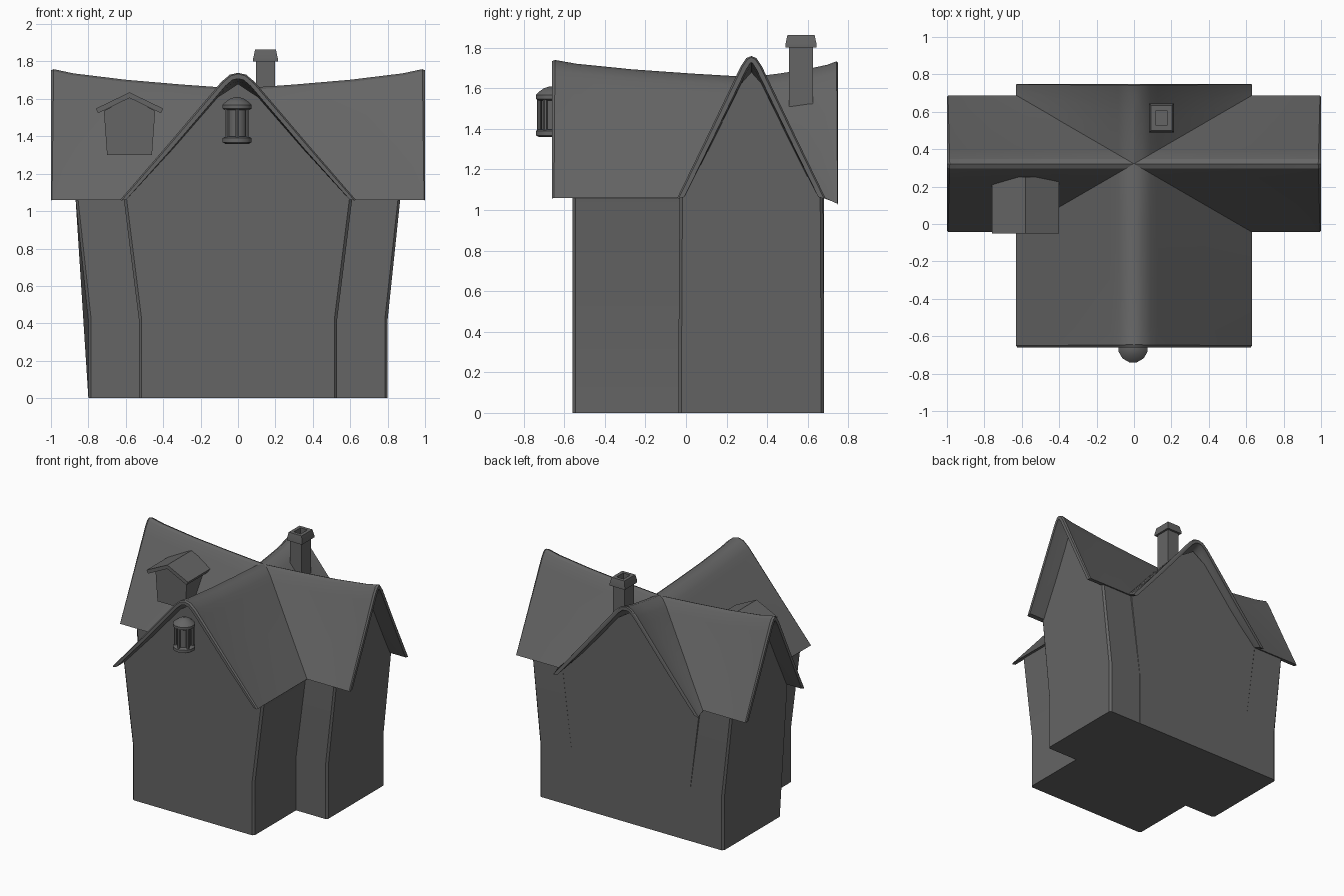
import bpy, bmesh, math
from mathutils import Vector

if "Cube" in bpy.data.objects:
    bpy.data.objects.remove(bpy.data.objects["Cube"])

grey = bpy.data.materials.new("dark_grey")
grey.diffuse_color = (0.13, 0.13, 0.13, 1)
grey.use_nodes = True
grey.node_tree.nodes["Principled BSDF"].inputs["Base Color"].default_value = grey.diffuse_color

CY = 0.322              # centre line of the side wings in y
EAVE = 1.06


def finish(name, bm, angle=30):
    bmesh.ops.recalc_face_normals(bm, faces=bm.faces)
    me = bpy.data.meshes.new(name)
    bm.to_mesh(me)
    bm.free()
    ob = bpy.data.objects.new(name, me)
    bpy.context.collection.objects.link(ob)
    me.materials.append(grey)
    bpy.ops.object.select_all(action='DESELECT')
    ob.select_set(True)
    bpy.context.view_layer.objects.active = ob
    bpy.ops.object.shade_smooth_by_angle(angle=math.radians(angle))
    return ob


def loft(bm, rings, caps=True):
    """Skin a list of closed rings, capping both ends."""
    vs = [[bm.verts.new(p) for p in r] for r in rings]
    n = len(vs[0])
    for a, b in zip(vs, vs[1:]):
        for i in range(n):
            bm.faces.new((a[i], a[(i + 1) % n], b[(i + 1) % n], b[i]))
    if caps:
        bm.faces.new(vs[0])
        bm.faces.new(vs[-1])


def mirrored(half):
    """Half outline from outside to centre -> full outline."""
    return half + [(-u, z) for u, z in reversed(half[:-1])]


# ---- walls: gabled bodies with flared upper storeys ----
def chamfer_corners(bm):
    bmesh.ops.recalc_face_normals(bm, faces=bm.faces)
    edges = []
    for e in bm.edges:
        d = e.verts[0].co - e.verts[1].co
        if abs(d.z) > 0.3 and abs(d.z) > 0.95 * d.length and e.calc_face_angle(0) > 1:
            edges.append(e)
    bmesh.ops.bevel(bm, geom=edges, offset=0.015, segments=1, affect='EDGES')


def flare(z, low, high):
    return low + (high - low) * min(1, max(0, (z - 0.42) / (EAVE - 0.42)))


def body_outline(low, high, k):
    return mirrored([(low, 0), (low, 0.42), (high, EAVE),
                     (high * 0.2, EAVE + 0.54 * k), (0, EAVE + 0.62 * k)])


bm = bmesh.new()
loft(bm, [[(s * flare(z, 0.8, 0.87), CY + u, z) for u, z in
           body_outline(0.358, 0.358 - 0.004, 1 if s else 0.84)] for s in (-1, 0, 1)])
chamfer_corners(bm)
finish("side_wing_walls", bm, 10)

bm = bmesh.new()
loft(bm, [[(u, y, z) for u, z in body_outline(0.53, 0.61, k)]
          for y, k in ((-0.56, 1), (CY, 0.84), (0.681, 0.97))])
chamfer_corners(bm)
finish("front_wing_walls", bm, 10)


# ---- roof: four mitred wings with sagging ridges ----
SHAPE = [(1, 0), (0.6, 0.43), (0.2, 0.865), (0.14, 0.93), (0.07, 0.985), (0, 1)]


def roof_wing(name, half, other, length, rise, to_world, drop=0):
    thick = 0.03
    bm = bmesh.new()
    rings = []
    n = len(SHAPE)
    # fraction along the wing, share of the ridge rise, end chamfer
    for f, r, inset in ((0, 0, 0), (0.3, 0.2, 0), (0.6, 0.44, 0), (0.88, 0.76, 0),
                        (0.985, 0.97, 0), (1, 0.95, 0.008)):
        h = 0.595 + rise * r
        base = EAVE - drop * f
        outer = [(half * u, base + z * (h + EAVE - base)) for u, z in SHAPE]
        inner = []
        for i, (u, z) in enumerate(outer):
            a, b = outer[max(i - 1, 0)], outer[min(i + 1, n - 1)]
            t = Vector((b[0] - a[0], b[1] - a[1])).normalized()
            if i == n - 1:
                t = Vector((-1, 0))
            inner.append((max(0, u - t.y * thick), z + t.x * thick))
        inner[0] = (outer[0][0] - 0.035, base + 0.004)
        if inset:
            outer = [(u - inset * 0.8 if u else 0, z - inset * 0.5) for u, z in outer]
        ring = mirrored(outer) + list(reversed(mirrored(inner)))
        pts = []
        for u, z in ring:
            start = abs(u) / half * other - 0.004
            pts.append(to_world(u, start + (length - start) * f, z))
        rings.append(pts)
    loft(bm, rings)
    finish(name, bm, 28)


HX, HY = 0.63, 0.365
for s, nm in ((-1, "left_roof"), (1, "right_roof")):
    roof_wing(nm, HY, HX, 1.0, 0.107, lambda u, d, z, s=s: (s * d, CY + u, z))
roof_wing("front_roof", HX, HY, 0.66 + CY, 0.087, lambda u, d, z: (u, CY - d, z))
roof_wing("back_roof", HX, HY, 0.748 - CY, 0.08, lambda u, d, z: (u, CY + d, z), 0.03)


# ---- chimney with a hollow cap ----
def rect(cx, cy, hx, hy, z):
    return [(cx + a * hx, cy + b * hy, z) for a, b in ((-1, -1), (1, -1), (1, 1), (-1, 1))]


CHX, CHY = 0.147, 0.567
bm = bmesh.new()
loft(bm, [rect(CHX, CHY, 0.05, 0.06, 1.40), rect(CHX, CHY, 0.05, 0.06, 1.81)])
finish("chimney_shaft", bm)
bm = bmesh.new()
loft(bm, [rect(CHX, CHY, a, b, z) for a, b, z in (
    (0.045, 0.055, 1.80), (0.066, 0.077, 1.80), (0.066, 0.077, 1.815), (0.056, 0.067, 1.863),
    (0.03, 0.041, 1.863), (0.03, 0.041, 1.815))])
finish("chimney_cap", bm)

# ---- dormer ----
DX = -0.58
bm = bmesh.new()
dormer = mirrored([(0.12, 1.30), (0.137, 1.535), (0, 1.61)])
loft(bm, [[(DX + u, y, z) for u, z in dormer] for y in (0.0, 0.26)])
finish("dormer_walls", bm, 10)
bm = bmesh.new()
slab = mirrored([(0.18, 1.548), (0, 1.635)]) + [(-0.168, 1.523), (0, 1.605), (0.168, 1.523)]
loft(bm, [[(DX + u, y, z) for u, z in slab] for y in (-0.05, 0.25)])
finish("dormer_roof", bm, 10)

# ---- lantern under the front gable ----
LX, LY = -0.005, -0.662


def turned(name, profile, cx=LX, cy=LY, n=12, angle=40):
    bm = bmesh.new()
    loft(bm, [[(cx + r * math.cos(2 * math.pi * (i + 0.5) / n),
                cy + r * math.sin(2 * math.pi * (i + 0.5) / n), z)
               for i in range(n)] for r, z in profile])
    finish(name, bm, angle)


turned("lantern_base", [(0.066, 1.36), (0.08, 1.368), (0.08, 1.39), (0.066, 1.398)])
turned("lantern_glass", [(0.052, 1.39), (0.052, 1.56)])
turned("lantern_cap", [(0.066, 1.54), (0.08, 1.548), (0.08, 1.568), (0.066, 1.582),
                       (0.04, 1.60), (0.012, 1.609)])
for i in range(6):
    a = math.pi * (i + 0.5) / 3
    turned("lantern_post", [(0.011, 1.39), (0.011, 1.55)],
           LX + 0.062 * math.cos(a), LY + 0.062 * math.sin(a), 6)
# bracket tying the lantern to the wall
bm = bmesh.new()
loft(bm, [rect(LX, -0.59, 0.015, 0.045, 1.46), rect(LX, -0.59, 0.015, 0.045, 1.49)])
finish("lantern_bracket", bm)
